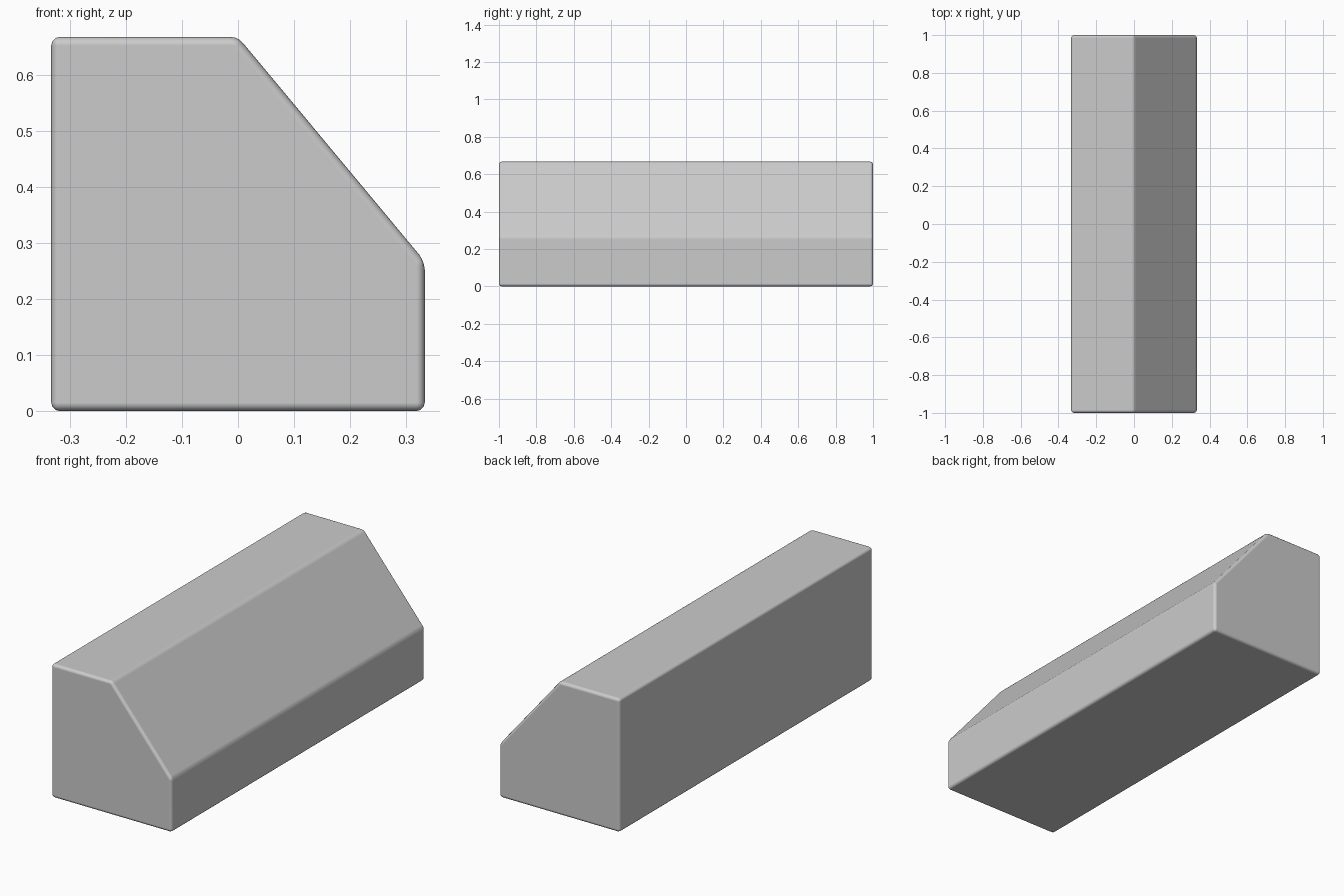
import bpy
import bmesh

if "Cube" in bpy.data.objects:
    bpy.data.objects.remove(bpy.data.objects["Cube"])

# Block cross-section (x, z), with one upper corner cut to a slope
PROFILE = [(-0.333, 0), (0.333, 0), (0.333, 0.267), (0, 0.667), (-0.333, 0.667)]
LENGTH = 2.0

# Extrude the profile along y
bm = bmesh.new()
front = bm.faces.new([bm.verts.new((x, -LENGTH / 2, z)) for x, z in PROFILE])
ext = bmesh.ops.extrude_face_region(bm, geom=[front], use_keep_orig=True)
back = [g for g in ext["geom"] if isinstance(g, bmesh.types.BMVert)]
bmesh.ops.translate(bm, verts=back, vec=(0, LENGTH, 0))
bmesh.ops.recalc_face_normals(bm, faces=bm.faces)

mesh = bpy.data.meshes.new("sloped_block")
bm.to_mesh(mesh)
bm.free()
block = bpy.data.objects.new("sloped_block", mesh)
bpy.context.collection.objects.link(block)

# Small rounded edges
bevel = block.modifiers.new("rounded_edges", "BEVEL")
bevel.width = 0.015
bevel.segments = 3
bevel.limit_method = "ANGLE"
bevel.harden_normals = True

bpy.context.view_layer.objects.active = block
block.select_set(True)
bpy.ops.object.shade_smooth()
